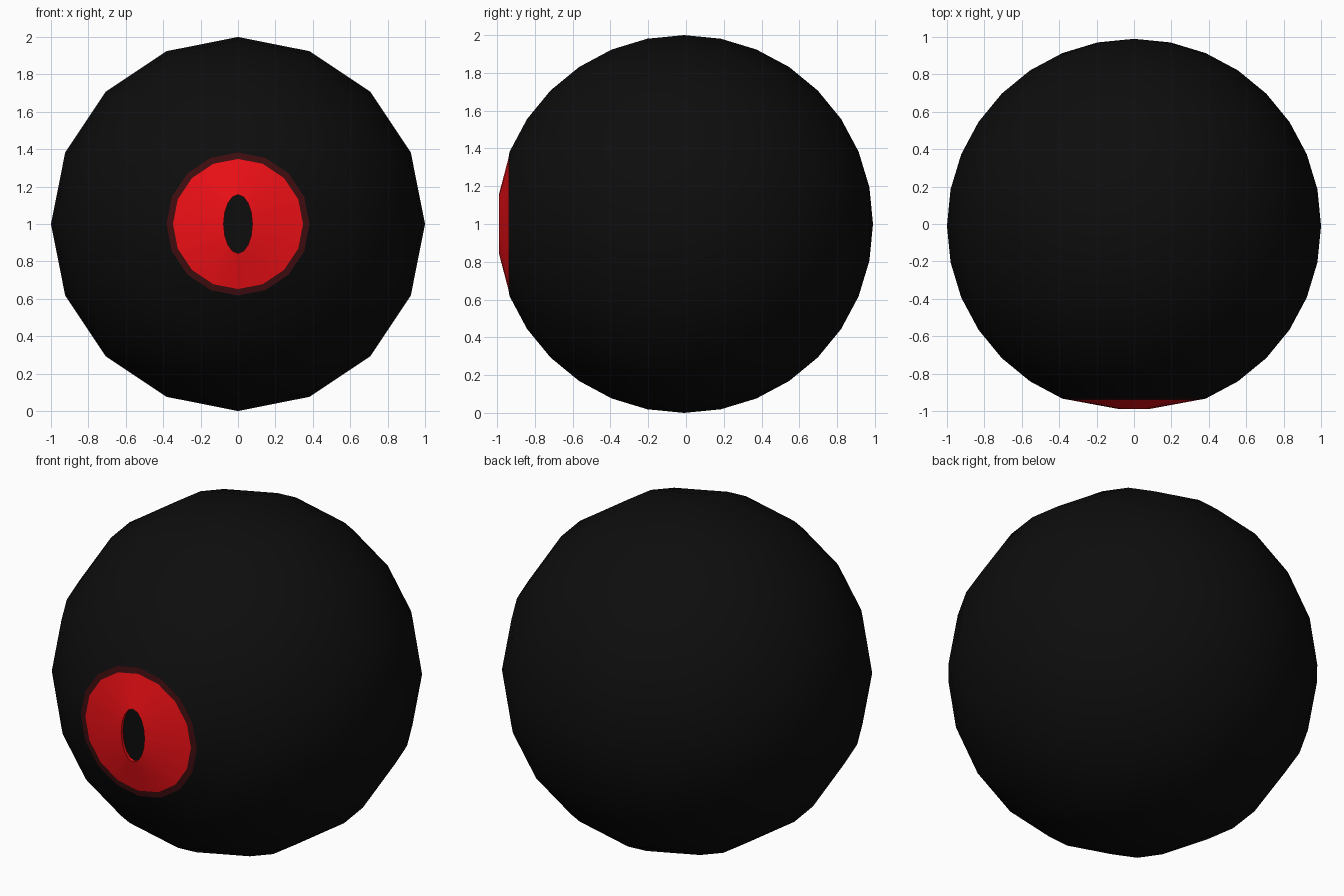
import bpy, bmesh
from math import sin, cos, pi

if "Cube" in bpy.data.objects:
    bpy.data.objects.remove(bpy.data.objects["Cube"])

SEG = 16          # sides around the front-back axis
SHIFT = -0.01     # centres the flattened front on y = 0


def material(name, rgb):
    m = bpy.data.materials.new(name)
    m.diffuse_color = (*rgb, 1)
    m.use_nodes = True
    m.node_tree.nodes["Principled BSDF"].inputs["Base Color"].default_value = m.diffuse_color
    return m


black = material("black", (0.004, 0.004, 0.004))
red = material("red", (0.85, 0.005, 0.008))
dark_red = material("dark_red", (0.05, 0.004, 0.005))


def skin(name, rings, mat, cap_start=False, cap_end=False):
    """Bridge elliptical rings (x radius, z radius, y), ordered front to back."""
    bm = bmesh.new()
    loops = []
    for rx, rz, y in rings:
        loops.append([bm.verts.new((rx * cos(2 * pi * i / SEG), y,
                                    1 + rz * sin(2 * pi * i / SEG)))
                      for i in range(SEG)])
    for a, b in zip(loops, loops[1:]):
        for i in range(SEG):
            j = (i + 1) % SEG
            bm.faces.new((a[i], a[j], b[j], b[i]))
    if cap_start:
        bm.faces.new(loops[0])
    if cap_end:
        tip = bm.verts.new((0, 1 + SHIFT, 1))
        for i in range(SEG):
            bm.faces.new((loops[-1][i], loops[-1][(i + 1) % SEG], tip))
    # the wound order already faces outwards for front-to-back rings
    bm.normal_update()
    me = bpy.data.meshes.new(name)
    bm.to_mesh(me)
    bm.free()
    me.materials.append(mat)
    ob = bpy.data.objects.new(name, me)
    bpy.context.collection.objects.link(ob)
    bpy.context.view_layer.objects.active = ob
    for o in bpy.context.selected_objects:
        o.select_set(False)
    ob.select_set(True)
    bpy.ops.object.shade_smooth_by_angle(angle=pi / 6)
    return ob


# Eyeball: sphere open at the front, poles on the y axis
ball = []
for k in range(2, 16):
    a = pi * k / 16
    ball.append((sin(a), sin(a), -cos(a) + SHIFT))
skin("eyeball", ball, black, cap_end=True)

# Iris: dark rim, shallow red cone, recessed pupil
edge = ball[0]
rim = (0.348, 0.348, -0.94)
hole = (0.077, 0.157, -0.99)
floor = (0.077, 0.157, -0.972)
skin("iris_rim", [rim, edge], dark_red)
skin("iris", [hole, rim], red)
skin("pupil_wall", [floor, hole], red)
skin("pupil", [floor], black, cap_start=True)
